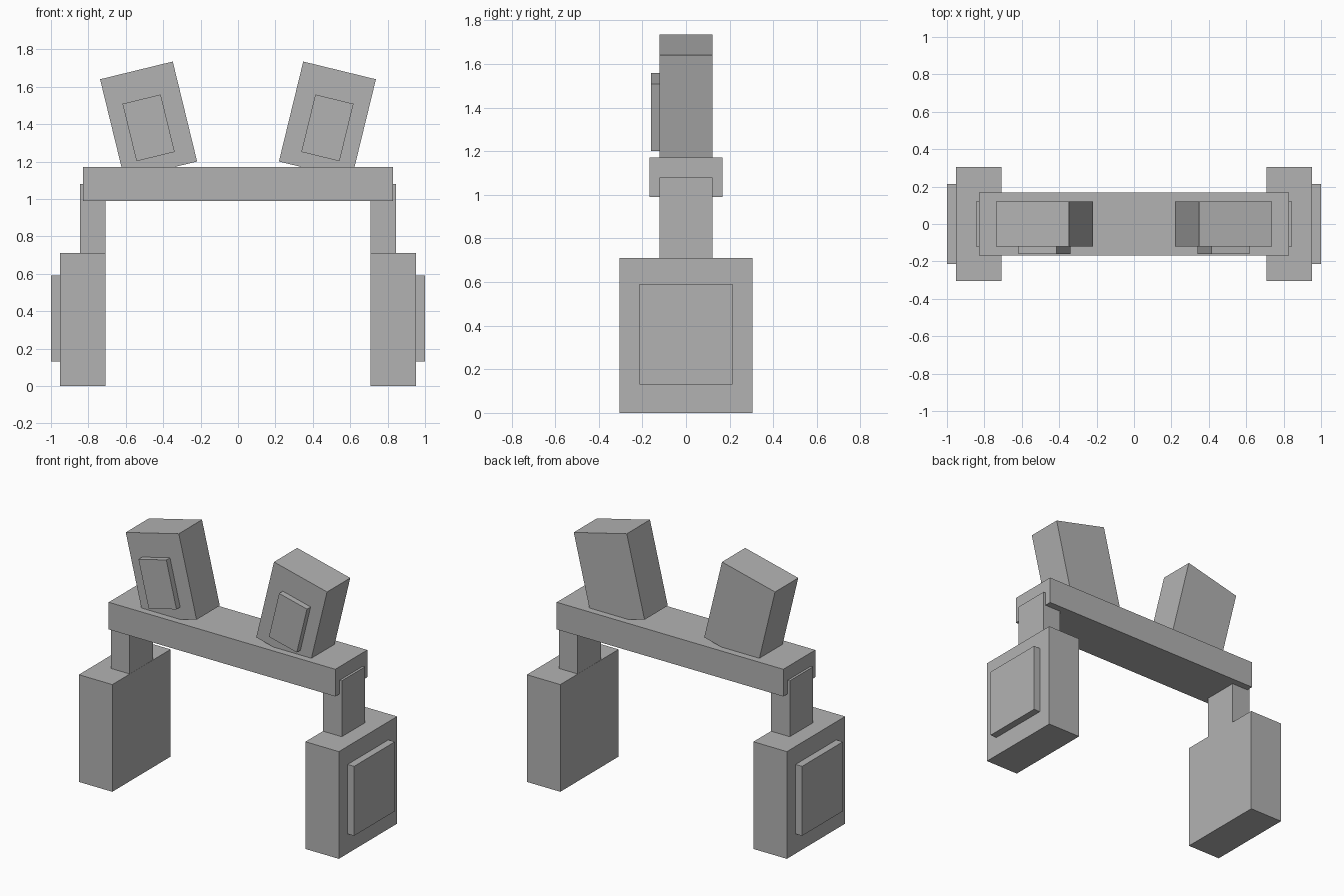
import bpy
import math

cube = bpy.data.objects.get("Cube")
if cube:
    bpy.data.objects.remove(cube, do_unlink=True)

# One plain grey for every part
GREY = (0.45, 0.45, 0.45, 1.0)
grey = bpy.data.materials.new("plain_grey")
grey.use_nodes = True
grey.diffuse_color = GREY
grey.node_tree.nodes["Principled BSDF"].inputs["Base Color"].default_value = GREY


def box(name, centre, size, tilt=0.0):
    """Flat-sided box, tilted in the front plane."""
    bpy.ops.mesh.primitive_cube_add(size=1, location=centre)
    part = bpy.context.object
    part.name = name
    part.scale = size
    bpy.ops.object.transform_apply(location=False, rotation=False, scale=True)
    part.rotation_euler.y = tilt
    part.data.materials.append(grey)
    return part


# Headband across the top
box("headband", (0, 0, 1.08), (1.66, 0.335, 0.18))

# Each side: stem, ear cup, outer cup pad, tilted ear and its front panel
for side, s in (("left", 1), ("right", -1)):
    tilt = s * math.radians(13.7)
    box(f"{side}_stem", (s * 0.777, 0, 0.87), (0.137, 0.243, 0.42))
    box(f"{side}_ear_cup", (s * 0.83, 0, 0.355), (0.245, 0.61, 0.71))
    box(f"{side}_cup_pad", (s * 0.97, 0, 0.36), (0.06, 0.426, 0.46))
    box(f"{side}_ear", (s * 0.478, 0, 1.42), (0.4, 0.243, 0.55), tilt)
    box(f"{side}_ear_panel", (s * 0.478, -0.135, 1.38), (0.21, 0.05, 0.316), tilt)
